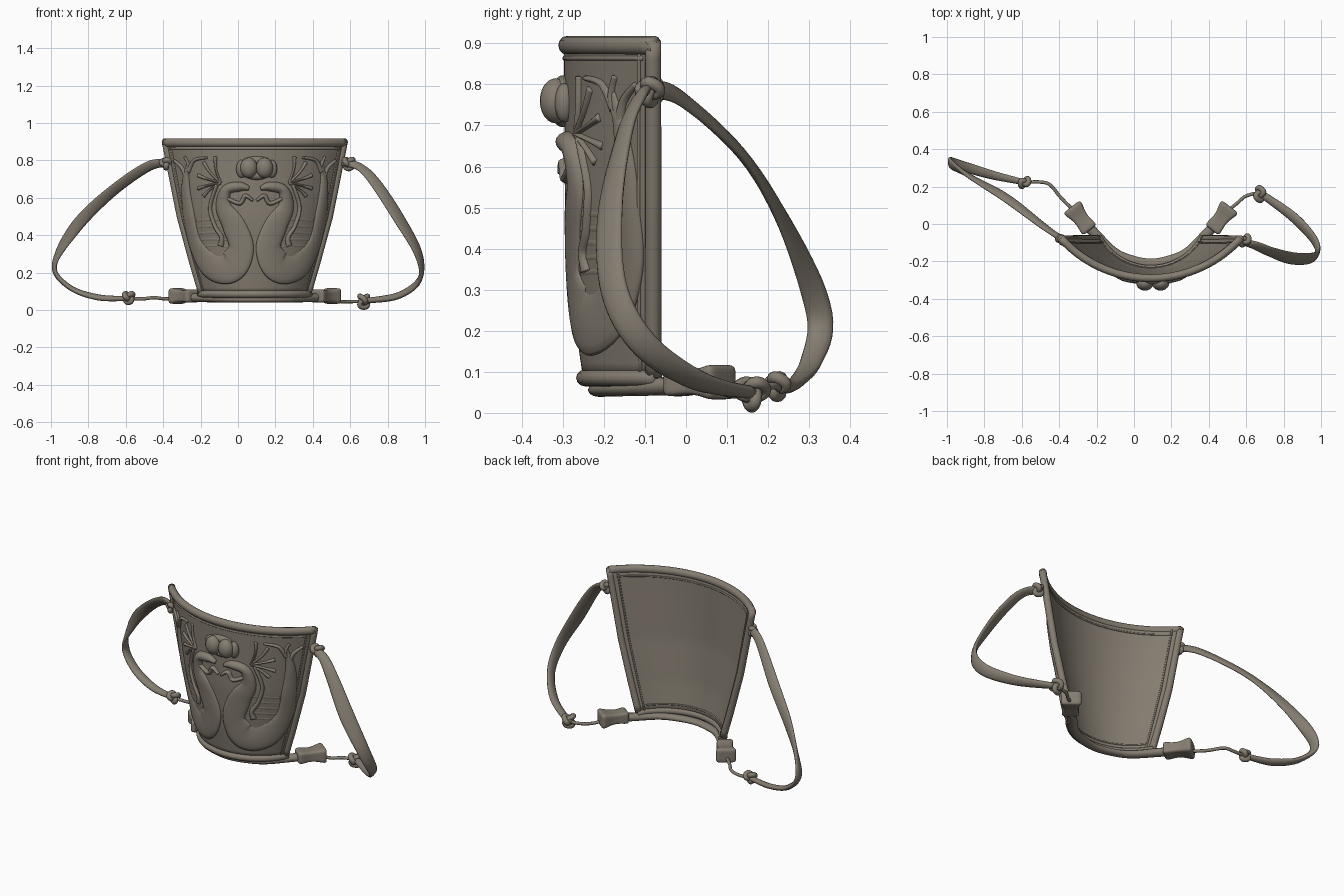
import bpy, bmesh, math
from mathutils import Vector

if "Cube" in bpy.data.objects:
    bpy.data.objects.remove(bpy.data.objects["Cube"])

CX, EDGE_Y = 0.09, -0.08

leather = bpy.data.materials.new("brown grey leather")
leather.use_nodes = True
leather.diffuse_color = (0.235, 0.205, 0.165, 1)
bsdf = leather.node_tree.nodes["Principled BSDF"]
bsdf.inputs["Base Color"].default_value = leather.diffuse_color
bsdf.inputs["Roughness"].default_value = 0.7


def finish(name, bm):
    bmesh.ops.recalc_face_normals(bm, faces=bm.faces)
    mesh = bpy.data.meshes.new(name)
    for f in bm.faces:
        f.smooth = True
    bm.to_mesh(mesh)
    bm.free()
    mesh.materials.append(leather)
    ob = bpy.data.objects.new(name, mesh)
    bpy.context.scene.collection.objects.link(ob)
    return ob


# Smooth curve through rows of numbers
def spline(rows, steps=8):
    out = []
    for i in range(len(rows) - 1):
        a, b, c, d = (rows[max(0, min(len(rows) - 1, i + k))] for k in (-1, 0, 1, 2))
        for s in range(steps):
            t = s / steps
            out.append([q + 0.5 * t * (r - p + t * (2 * p - 5 * q + 4 * r - e + t * (3 * (q - r) + e - p)))
                        for p, q, r, e in zip(a, b, c, d)])
    return out + [list(rows[-1])]


# Oval section swept along (point, half width, half thickness, normal); floor flattens its underside
def sweep(name, path, sides=12, floor=-1):
    bm = bmesh.new()
    rings = []
    for i, (p, w, h, n) in enumerate(path):
        tan = (path[min(i + 1, len(path) - 1)][0] - path[max(i - 1, 0)][0]).normalized()
        side = tan.cross(n).normalized()
        up = side.cross(tan)
        angles = [math.tau * k / sides for k in range(sides)]
        rings.append([bm.verts.new(p + side * w * math.cos(a) + up * h * max(floor, math.sin(a))) for a in angles])
    for a, b in zip(rings, rings[1:]):
        for k in range(sides):
            j = (k + 1) % sides
            bm.faces.new((a[k], a[j], b[j], b[k]))
    bm.faces.new(rings[0])
    bm.faces.new(rings[-1])
    return finish(name, bm)


def ellipsoid(name, centre, size):
    bm = bmesh.new()
    bmesh.ops.create_uvsphere(bm, u_segments=20, v_segments=12, radius=1)
    bmesh.ops.scale(bm, vec=size, verts=bm.verts)
    bmesh.ops.translate(bm, vec=centre, verts=bm.verts)
    return finish(name, bm)


# Curved panel: half width and bulge change with height
def lerp_table(z, table):
    for (z0, v0), (z1, v1) in zip(table, table[1:]):
        if z <= z1:
            break
    return v0 + (v1 - v0) * (z - z0) / (z1 - z0)


def half_width(z):
    return lerp_table(z, [(0.08, 0.28), (0.25, 0.33), (0.5, 0.398), (0.9, 0.478)])


def surf(dx, z, off=0.0):
    w = half_width(z)
    d = lerp_table(z, [(0.08, 0.163), (0.25, 0.188), (0.5, 0.208), (0.9, 0.21)])
    r = (w * w + d * d) / (2 * d)
    t = math.asin(max(-1, min(1, dx / r)))
    n = Vector((math.sin(t), -math.cos(t), 0))
    return Vector((CX + dx, EDGE_Y - d + r * (1 - math.cos(t)), z)) + n * off, n


bm = bmesh.new()
COLS, ROWS = 40, 24
grid = []
for j in range(ROWS + 1):
    z = 0.09 + 0.81 * j / ROWS
    grid.append([bm.verts.new(surf(half_width(z) * (2 * i / COLS - 1), z, -0.004)[0]) for i in range(COLS + 1)])
for a, b in zip(grid, grid[1:]):
    for i in range(COLS):
        bm.faces.new((a[i], a[i + 1], b[i + 1], b[i]))
panel = finish("panel", bm)
solid = panel.modifiers.new("thickness", "SOLIDIFY")
solid.thickness, solid.offset = 0.022, 0


# Rims and seams that run along the panel
def across(name, z, reach, w, h, off):
    path = []
    for i in range(41):
        p, n = surf(half_width(z) * reach * (i / 20 - 1), z, off)
        path.append((p, w, h, n))
    sweep(name, path)


across("top_rim", 0.895, 1.01, 0.023, 0.021, 0)
across("top_seam", 0.864, 0.96, 0.006, 0.005, 0.006)
across("bottom_rim", 0.085, 1.02, 0.021, 0.024, 0)
across("inner_bottom_seam", 0.125, 0.95, 0.005, 0.005, -0.015)
across("inner_top_seam", 0.86, 0.95, 0.005, 0.005, -0.015)
for s, label in ((1, "left"), (-1, "right")):
    for part, reach, r, off in (("rim", 1.0, 0.02, 0), ("seam", 0.94, 0.005, 0.006), ("inner_seam", 0.94, 0.005, -0.015)):
        path = []
        for i in range(21):
            z = 0.09 + 0.815 * i / 20
            p, n = surf(s * half_width(z) * reach, z, off)
            path.append((p, r, r, n))
        sweep(label + "_" + part, path)


# Raised ornament, given as (offset from middle, height, half width, thickness)
def relief(name, rows, s):
    path = []
    for dx, z, w, h in spline(rows):
        p, n = surf(s * dx, z, 0.003)
        path.append((p, w, h, n))
    sweep(name, path, 16, -0.4)


# Thin ornament of even thickness
def thin(name, rows, s, h=0.015):
    relief(name, [(dx, z, w, h) for dx, z, w in rows], s)


body = [(0.355, 0.78, 0.01, 0.01), (0.365, 0.67, 0.028, 0.018), (0.352, 0.53, 0.042, 0.018),
        (0.315, 0.36, 0.05, 0.018), (0.235, 0.245, 0.075, 0.018), (0.13, 0.235, 0.09, 0.018),
        (0.072, 0.33, 0.068, 0.018), (0.11, 0.45, 0.064, 0.018), (0.165, 0.55, 0.045, 0.024),
        (0.15, 0.64, 0.03, 0.032), (0.08, 0.66, 0.026, 0.032), (0.03, 0.65, 0.012, 0.022)]
whisker = [(0.2, 0.67, 0.01), (0.235, 0.55, 0.011), (0.21, 0.45, 0.012), (0.175, 0.39, 0.013), (0.18, 0.345, 0.018)]
curl = [(0.15, 0.6, 0.01), (0.08, 0.57, 0.012), (0.05, 0.61, 0.012), (0.01, 0.585, 0.008)]
tips = [(0.21, 0.82), (0.27, 0.79), (0.3, 0.72), (0.3, 0.65), (0.27, 0.61)]
branches = [[(0.352, 0.74, 0.014), (0.32, 0.8, 0.01), (0.25, 0.815, 0.007)],
            [(0.36, 0.7, 0.016), (0.385, 0.76, 0.012), (0.425, 0.8, 0.008)],
            [(0.36, 0.71, 0.012), (0.35, 0.77, 0.01), (0.37, 0.82, 0.007)]]
for s, label in ((1, "left"), (-1, "right")):
    relief(label + "_scroll_body", body, s)
    thin(label + "_whisker", whisker, s, 0.018)
    thin(label + "_curl", curl, s, 0.022)
    for tx, tz in tips:
        thin(label + "_fan_ray", [(0.18, 0.68, 0.007), ((tx + 0.18) / 2 + 0.01, (tz + 0.68) / 2, 0.007),
                                  (tx, tz, 0.011)], s)
    for b in branches:
        thin(label + "_branch", b, s)
    for k in range(5):
        z = 0.34 + 0.035 * k
        thin(label + "_ripple", [(0.14, z, 0.009), (0.22, z + 0.006, 0.011), (0.31, z, 0.009)], s, 0.005)
    # Fruit lobes at the middle
    ellipsoid(label + "_fruit_lobe", (CX + 0.01 + s * 0.042, -0.317, 0.76), (0.046, 0.039, 0.055))
    ellipsoid(label + "_fruit_side", (CX + 0.01 + s * 0.08, -0.296, 0.755), (0.03, 0.024, 0.048))
ellipsoid("fruit_base", (CX + 0.01, -0.3, 0.72), (0.06, 0.023, 0.024))
ellipsoid("fruit_top", (CX + 0.01, -0.3, 0.8), (0.07, 0.02, 0.022))

# Lower tie band, thicker toward its ends, with two toggles
half_band = [(0.4, 0.05), (0.31, -0.04), (0.2, -0.15), (0.1, -0.195)]
band = [(-x, y) for x, y in half_band] + [(0, -0.212)] + half_band[::-1]
sweep("tie_band", [(Vector((CX + x, y, 0.056 + 0.1 * x * x)), 0.027, 0.017 + 0.06 * x * x, Vector((0, 0, 1)))
                   for x, y in spline(band)])
for s, label in ((1, "left"), (-1, "right")):
    bm = bmesh.new()
    bmesh.ops.create_cube(bm, size=1)
    bmesh.ops.subdivide_edges(bm, edges=bm.edges, cuts=2, use_grid_fill=True)
    a = math.atan2(0.8, s * 0.62)
    for v in bm.verts:
        flare = 0.72 + 1.6 * v.co.x ** 2 + 0.25 * v.co.x
        x, y = v.co.x * 0.16, v.co.y * 0.105 * flare
        v.co = Vector((x * math.cos(a) - y * math.sin(a) + CX + s * 0.375,
                       x * math.sin(a) + y * math.cos(a) + 0.03, v.co.z * 0.08 * flare + 0.075))
    toggle = finish(label + "_toggle", bm)
    toggle.modifiers.new("round", "SUBSURF").levels = 2


# Side straps: x, y, z, half width, half thickness, normal
def strap(name, rows):
    sweep(name, [(Vector(r[:3]), r[3], r[4], Vector(r[5:])) for r in spline(rows)])


strap("right_strap", [(-0.37, -0.09, 0.785, 0.022, 0.016, -0.2, -0.8, -0.3),
                      (-0.48, -0.015, 0.768, 0.028, 0.012, -0.2, -0.8, -0.4),
                      (-0.685, 0.14, 0.625, 0.032, 0.013, -0.1, -0.78, -0.55),
                      (-0.87, 0.25, 0.44, 0.033, 0.013, -0.5, -0.7, -0.3),
                      (-0.982, 0.325, 0.24, 0.032, 0.013, -1, -0.15, 0),
                      (-0.905, 0.305, 0.125, 0.028, 0.014, -0.6, 0.1, -0.8),
                      (-0.75, 0.26, 0.068, 0.024, 0.015, 0, 0.3, -1),
                      (-0.58, 0.222, 0.062, 0.015, 0.014, 0, 0.2, -1)])
strap("left_strap", [(0.56, -0.09, 0.79, 0.02, 0.016, 0.4, -0.7, 0.4),
                     (0.65, -0.115, 0.765, 0.027, 0.012, 0.4, -0.7, 0.5),
                     (0.735, -0.15, 0.68, 0.034, 0.013, 0.45, -0.8, 0.3),
                     (0.86, -0.185, 0.49, 0.042, 0.013, 0.65, -0.7, 0.3),
                     (0.965, -0.175, 0.3, 0.037, 0.013, 0.9, -0.45, 0),
                     (0.972, -0.1, 0.165, 0.034, 0.013, 1, 0.05, -0.3),
                     (0.86, 0.03, 0.078, 0.03, 0.016, 0.5, 0.3, -0.8),
                     (0.69, 0.155, 0.05, 0.02, 0.016, 0, 0.2, -1)])

# Thin cords from toggles to knots
UP = Vector((0, 0, 1))
cords = {"right": [(-0.32, 0.07, 0.06), (-0.39, 0.14, 0.06), (-0.45, 0.21, 0.066), (-0.51, 0.225, 0.06), (-0.58, 0.222, 0.062)],
         "left": [(0.5, 0.07, 0.06), (0.55, 0.11, 0.045), (0.6, 0.15, 0.045), (0.68, 0.17, 0.047)]}
for label, pts in cords.items():
    sweep(label + "_cord", [(Vector(p), 0.009, 0.009, UP) for p in spline(pts)])


# Knots: looped rope around a small core
def knot(name, centre, scale, turn):
    path = []
    for i in range(61):
        t = math.tau * i / 60
        x, y = math.sin(t) + 2 * math.sin(2 * t), 1.5 * math.sin(3 * t)
        z = math.cos(t) - 2 * math.cos(2 * t)
        p = Vector((x * math.cos(turn) - y * math.sin(turn), x * math.sin(turn) + y * math.cos(turn), z))
        path.append((Vector(centre) + p * scale, 0.015, 0.015, Vector((-math.sin(turn), math.cos(turn), 0))))
    sweep(name, path, 8)
    core = scale * 2.4
    ellipsoid(name + "_core", centre, (core, core, core))


knot("right_lower_knot", (-0.585, 0.222, 0.068), 0.009, 0.4)
knot("left_lower_knot", (0.672, 0.16, 0.05), 0.0115, 1.3)
knot("right_upper_knot", (-0.385, -0.085, 0.785), 0.008, -0.6)
knot("left_upper_knot", (0.592, -0.088, 0.785), 0.0095, 0.5)
